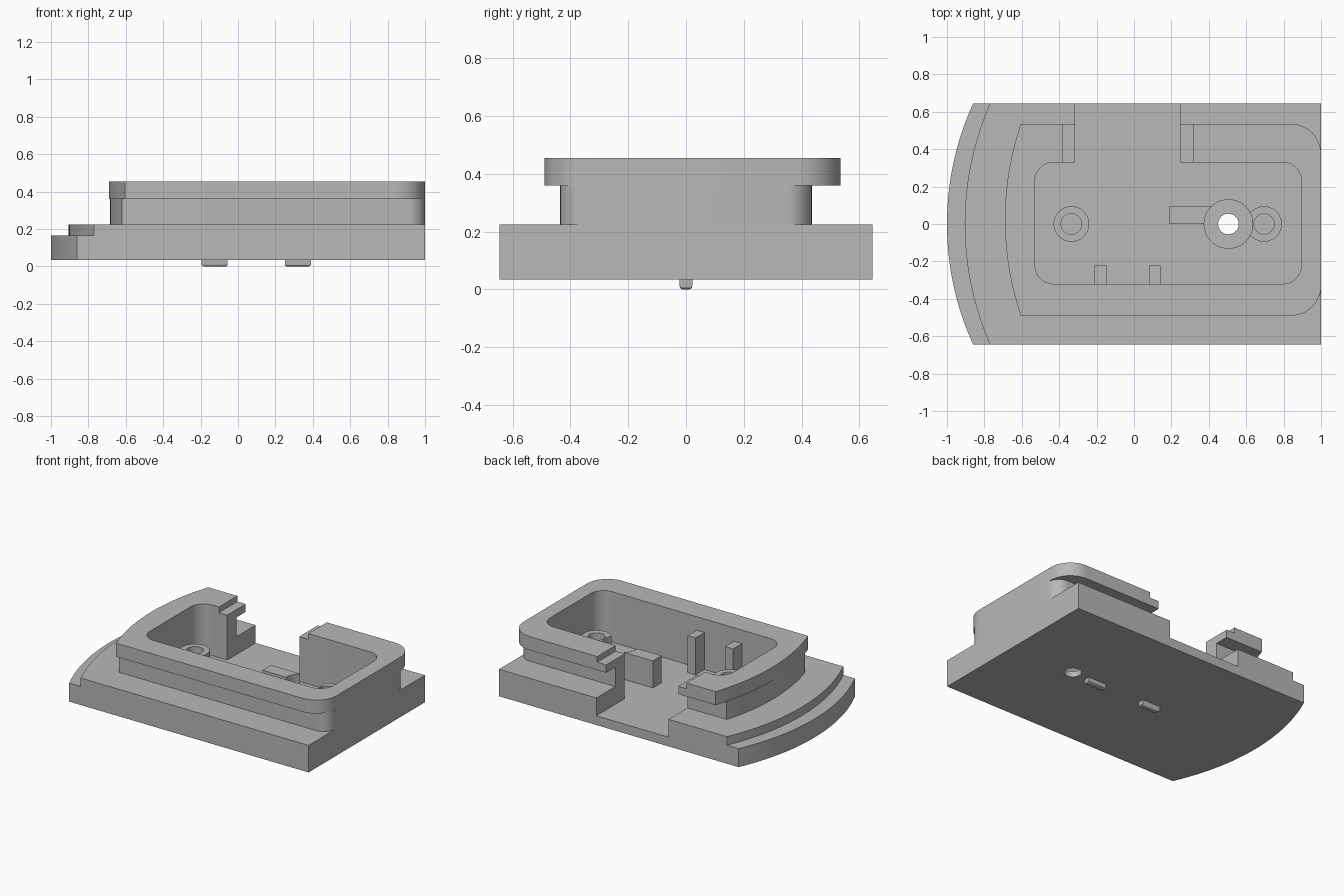
import bpy, bmesh
from math import sin, cos, pi, asin

cube = bpy.data.objects.get("Cube")
if cube:
    bpy.data.objects.remove(cube, do_unlink=True)

grey = bpy.data.materials.new("plain_grey")
grey.use_nodes = True
COLOUR = (0.48, 0.48, 0.48, 1)
grey.diffuse_color = COLOUR
grey.node_tree.nodes["Principled BSDF"].inputs["Base Color"].default_value = COLOUR


def extrude(name, outline, z0, z1):
    """Solid prism from a counter-clockwise outline."""
    bm = bmesh.new()
    face = bm.faces.new([bm.verts.new((x, y, z0)) for x, y in outline])
    top = bmesh.ops.extrude_face_region(bm, geom=[face])["geom"]
    bmesh.ops.translate(bm, vec=(0, 0, z1 - z0),
                        verts=[v for v in top if isinstance(v, bmesh.types.BMVert)])
    bmesh.ops.recalc_face_normals(bm, faces=bm.faces)
    mesh = bpy.data.meshes.new(name)
    bm.to_mesh(mesh)
    bm.free()
    mesh.materials.append(grey)
    obj = bpy.data.objects.new(name, mesh)
    bpy.context.collection.objects.link(obj)
    return obj


def arc(cx, cy, r, a0, a1, n=12):
    return [(cx + r * cos(a0 + (a1 - a0) * i / n), cy + r * sin(a0 + (a1 - a0) * i / n))
            for i in range(n + 1)]


def circle(cx, cy, r):
    return arc(cx, cy, r, 0, 2 * pi, 48)[:-1]


def rect(x0, x1, y0, y1):
    return [(x0, y0), (x1, y0), (x1, y1), (x0, y1)]


def rounded(x0, x1, y0, y1, r):
    return (arc(x0 + r, y0 + r, r, pi, 1.5 * pi) + arc(x1 - r, y0 + r, r, 1.5 * pi, 2 * pi)
            + arc(x1 - r, y1 - r, r, 0, pi / 2) + arc(x0 + r, y1 - r, r, pi / 2, pi))


def bowed(tip, ends, y0, y1, r=0):
    """Outline with a bowed left end and optionally rounded right corners."""
    half, mid, sag = (y1 - y0) / 2, (y0 + y1) / 2, ends - tip
    radius = (half * half + sag * sag) / (2 * sag)
    a = asin(half / radius)
    left = arc(tip + radius, mid, radius, pi - a, pi + a, 32)
    if r:
        right = arc(1 - r, y0 + r, r, -pi / 2, 0) + arc(1 - r, y1 - r, r, 0, pi / 2)
    else:
        right = [(1, y0), (1, y1)]
    return left + right


def cut(obj, *cutters):
    bpy.context.view_layer.objects.active = obj
    for c in cutters:
        m = obj.modifiers.new("cut", 'BOOLEAN')
        m.operation, m.solver, m.object = 'DIFFERENCE', 'EXACT', c
        bpy.ops.object.modifier_apply(modifier=m.name)


FLOOR, DECK, LEDGE, TOP = 0.10, 0.225, 0.36, 0.455
POST = 0.29

# Main stacked body
base = extrude("base_plate", bowed(-1, -0.86, -0.645, 0.645), 0.035, 0.165)
deck = extrude("base_deck", bowed(-0.905, -0.77, -0.645, 0.645), 0.165, DECK)
wall = extrude("tray_wall", bowed(-0.685, -0.62, -0.435, 0.435, 0.09), DECK, LEDGE)
rim = extrude("tray_rim", bowed(-0.69, -0.605, -0.49, 0.535, 0.16), LEDGE, TOP)

# Fittings on the tray floor
block = extrude("floor_block", rect(0.19, 0.45, 0, 0.095), FLOOR, POST)
bosses = [extrude(n, circle(x, 0, 0.095), FLOOR, POST)
          for n, x in (("right_boss", -0.335), ("left_boss", 0.695))]
ribs = [extrude(n, rect(x, x + 0.062, -0.325, -0.222), FLOOR, 0.36)
        for n, x in (("right_rib", -0.21), ("left_rib", 0.08))]

# Cutters
cavity = extrude("cavity_cutter", rounded(-0.53, 0.895, -0.32, 0.33, 0.1), FLOOR, 0.6)
notch = extrude("notch_cutter", rect(-0.315, 0.245, 0.2, 0.7), FLOOR, 0.6)
lip = extrude("lip_cutter", rect(-0.38, 0.315, 0.2, 0.7), 0.415, 0.6)
counterbore = extrude("counterbore_cutter", circle(0.505, 0, 0.13), 0.075, 0.5)
hole = extrude("hole_cutter", circle(0.505, 0, 0.055), -0.1, 0.5)
sockets = [extrude("socket_cutter", circle(x, 0, 0.055), 0.14, 0.5) for x in (-0.335, 0.695)]

for part in (base, deck, wall, rim):
    cut(part, cavity, notch)
cut(rim, lip)
cut(base, counterbore, hole)
cut(block, counterbore)
cut(bosses[1], counterbore)
for boss, socket in zip(bosses, sockets):
    cut(boss, socket)
for c in [cavity, notch, lip, counterbore, hole] + sockets:
    bpy.data.objects.remove(c, do_unlink=True)

# Locating feet with softened lower ends
feet = []
for name, x in (("right_foot", -0.195), ("left_foot", 0.25)):
    foot = extrude(name, rect(x, x + 0.14, -0.022, 0.022), 0, 0.04)
    bm = bmesh.new()
    bm.from_mesh(foot.data)
    low = [e for e in bm.edges if all(v.co.z < 0.01 for v in e.verts)]
    bmesh.ops.bevel(bm, geom=low, offset=0.012, segments=3, profile=0.5, affect='EDGES')
    bm.to_mesh(foot.data)
    bm.free()
    feet.append(foot)

# Smooth the round faces, keep hard edges
bpy.ops.object.select_all(action='DESELECT')
for obj in [base, deck, wall, rim, block] + bosses + ribs + feet:
    obj.select_set(True)
    bpy.context.view_layer.objects.active = obj
bpy.ops.object.shade_smooth_by_angle()
